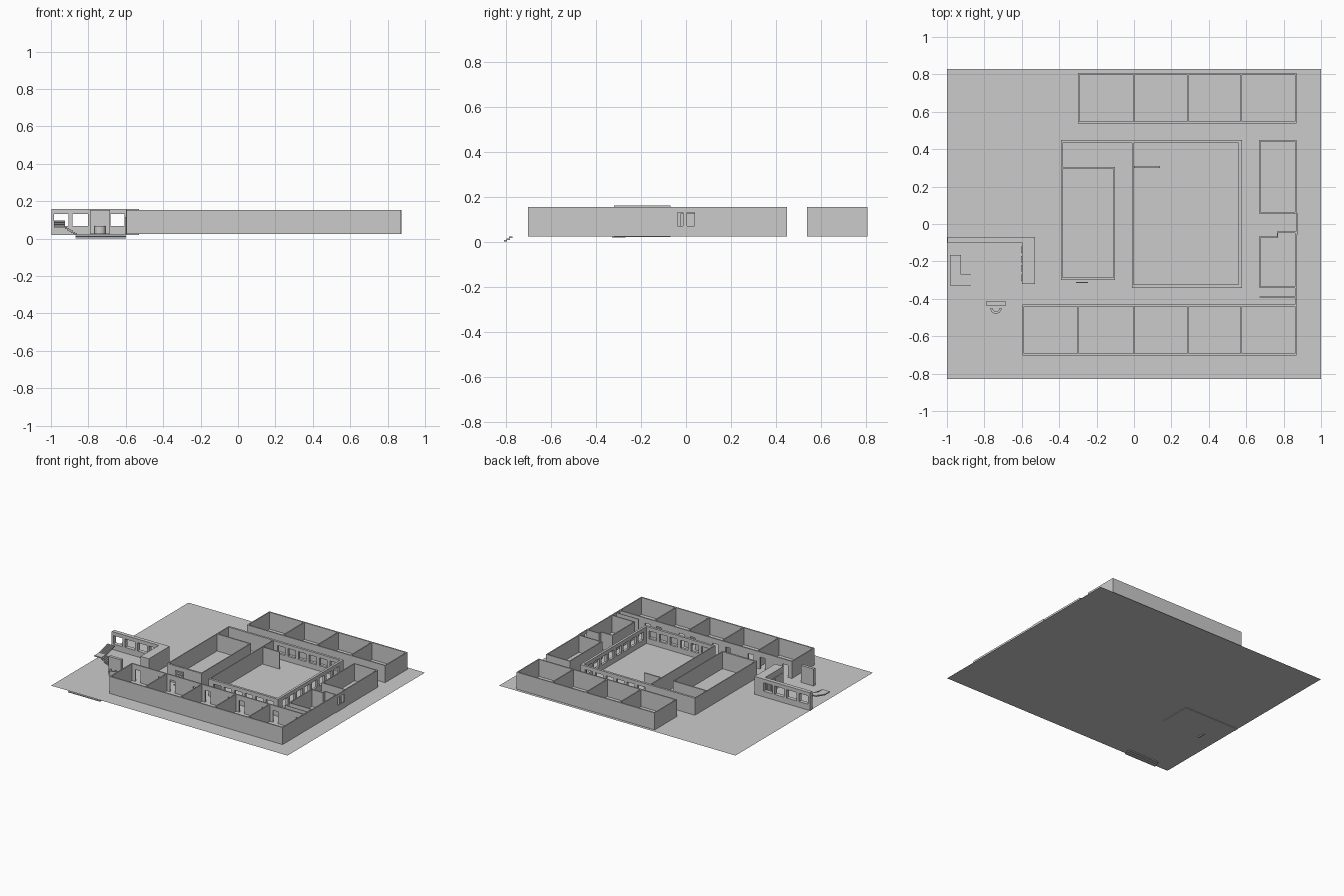
import bpy, bmesh, math
from mathutils import Matrix, Vector

if "Cube" in bpy.data.objects:
    bpy.data.objects.remove(bpy.data.objects["Cube"])

FLOOR, TOP = 0.024, 0.154
LEVELS = [FLOOR, TOP]


def finish(bm, name):
    mesh = bpy.data.meshes.new(name)
    bm.normal_update()
    bm.to_mesh(mesh)
    bm.free()
    ob = bpy.data.objects.new(name, mesh)
    bpy.context.collection.objects.link(ob)
    return ob


def add_box(bm, x0, x1, y0, y1, z0, z1):
    size = Vector((x1 - x0, y1 - y0, z1 - z0))
    mid = Vector((x0 + x1, y0 + y1, z0 + z1)) / 2
    bmesh.ops.create_cube(bm, size=1, matrix=Matrix.Translation(mid) @ Matrix.Diagonal((*size, 1)))


def box(name, *lim):
    bm = bmesh.new()
    add_box(bm, *lim)
    return finish(bm, name)


def wall(bm, axis, c, a, b, t=0.01, holes=(), z0=FLOOR, z1=TOP):
    """Straight wall along an axis; holes are (start, end, sill, head)."""
    def seg(p, q, lo, hi):
        if q - p < 1e-5 or hi - lo < 1e-5:
            return
        if axis == 'x':
            add_box(bm, p, q, c - t / 2, c + t / 2, lo, hi)
        else:
            add_box(bm, c - t / 2, c + t / 2, p, q, lo, hi)
    pos = a
    for s, e, sill, head in holes:
        seg(pos, s, z0, z1)
        seg(s, e, z0, sill)
        seg(s, e, head, z1)
        pos = e
    seg(pos, b, z0, z1)


def windows(a, b, n, fill=0.72, sill=0.065, head=0.125):
    step = (b - a) / n
    gap = step * (1 - fill) / 2
    return [(a + i * step + gap, a + (i + 1) * step - gap, sill, head) for i in range(n)]


# Ground sheet
bm = bmesh.new()
bmesh.ops.create_grid(bm, x_segments=1, y_segments=1, size=1,
                      matrix=Matrix.Translation((0, 0, FLOOR)) @ Matrix.Diagonal((1, 0.83, 1, 1)))
finish(bm, "ground_floor")

# Entry steps below the floor edge
bm = bmesh.new()
for i in range(3):
    add_box(bm, -0.87, -0.6, -0.81 + 0.012 * i, -0.795 + 0.012 * i, 0.008 * i, 0.008 * i + 0.007)
finish(bm, "entry_steps")

# North row of four rooms
bm = bmesh.new()
for y in (0.542, 0.802):
    wall(bm, 'x', y, -0.30, 0.869)
for x in (-0.296, 0, 0.287, 0.573, 0.865):
    wall(bm, 'y', x, 0.547, 0.797, 0.008)
finish(bm, "north_rooms")

# South row of five rooms, doors to the corridor
bm = bmesh.new()
xs = (-0.591, -0.298, 0, 0.287, 0.573, 0.865)
doors = []
for x in xs[:-1]:
    doors += [(x + 0.03, x + 0.075, FLOOR, 0.115), (x + 0.225, x + 0.265, FLOOR, 0.115)]
wall(bm, 'x', -0.697, -0.596, 0.869)
wall(bm, 'x', -0.435, -0.596, 0.869, holes=doors)
for x in xs:
    wall(bm, 'y', x, -0.692, -0.44, 0.008)
finish(bm, "south_rooms")

# East rooms either side of the entrance
bm = bmesh.new()
wall(bm, 'y', 0.865, 0.06, 0.45, 0.008)
wall(bm, 'y', 0.672, 0.06, 0.45, 0.008)
wall(bm, 'x', 0.446, 0.676, 0.861, 0.008)
wall(bm, 'x', 0.06, 0.668, 0.869, 0.008)
wall(bm, 'y', 0.865, -0.43, -0.045, 0.008)
wall(bm, 'y', 0.672, -0.34, -0.07, 0.008)
wall(bm, 'x', -0.338, 0.676, 0.861, 0.008)
wall(bm, 'x', -0.07, 0.668, 0.769, 0.008)
wall(bm, 'y', 0.767, -0.066, -0.045, 0.006)
wall(bm, 'x', -0.045, 0.765, 0.869, 0.008)
wall(bm, 'x', -0.39, 0.672, 0.861, 0.004)
finish(bm, "east_rooms")

# East entrance with glazed double doors
bm = bmesh.new()
wall(bm, 'y', 0.869, -0.06, 0.06, 0.008,
     [(-0.037, -0.014, 0.07, 0.13), (0.004, 0.037, 0.07, 0.13)])
finish(bm, "east_entrance")

# Central hall ring with windows
bm = bmesh.new()
wall(bm, 'x', 0.441, -0.01, 0.578, 0.018, windows(0.02, 0.55, 6))
wall(bm, 'x', -0.332, -0.01, 0.578, 0.018, windows(0.02, 0.55, 6))
wall(bm, 'y', 0.569, -0.323, 0.432, 0.018, windows(-0.30, 0.41, 8))
wall(bm, 'y', -0.007, -0.323, 0.432, 0.007)
wall(bm, 'x', 0.305, 0, 0.14, 0.01)
finish(bm, "central_hall")

# Inner block west of the hall
bm = bmesh.new()
wall(bm, 'x', 0.442, -0.39, -0.01, 0.016)
wall(bm, 'y', -0.387, -0.285, 0.434, 0.007)
wall(bm, 'y', -0.105, -0.285, 0.295, 0.007)
wall(bm, 'x', 0.30, -0.3835, -0.1015, 0.01)
wall(bm, 'x', -0.292, -0.39, -0.1015, 0.014)
finish(bm, "inner_block")

# Display rack in front of the inner block
bm = bmesh.new()
for i in range(4):
    add_box(bm, -0.31, -0.245, -0.316, -0.31, 0.04 + i * 0.025, 0.052 + i * 0.025)
for x in (-0.31, -0.249):
    add_box(bm, x, x + 0.004, -0.315, -0.311, FLOOR, 0.13)
add_box(bm, -0.31, -0.18, -0.337, -0.333, FLOOR, 0.03)
finish(bm, "display_rack")

# West lobby: window wall and solid service box
bm = bmesh.new()
wall(bm, 'x', -0.085, -0.998, -0.60, 0.03,
     [(-0.985, -0.907, 0.068, 0.132), (-0.886, -0.803, 0.068, 0.132),
      (-0.78, -0.70, 0.068, 0.132), (-0.682, -0.607, 0.068, 0.132)], 0.02, 0.16)
finish(bm, "lobby_window_wall")
box("service_box", -0.60, -0.53, -0.32, -0.07, 0.02, 0.16)
bm = bmesh.new()
for y in (-0.305, -0.255, -0.205, -0.155):
    add_box(bm, -0.604, -0.60, y, y + 0.035, FLOOR, 0.115)
finish(bm, "service_doors")

# Reception screen and half-round desk
box("reception_screen", -0.79, -0.685, -0.436, -0.414, FLOOR, TOP)
bm = bmesh.new()
ring = []
for r, order in ((0.030, 1), (0.018, -1)):
    for i in range(13)[::order]:
        a = math.pi * (1 + i / 12)
        ring.append(bm.verts.new((-0.738 + r * math.cos(a), -0.45 + r * math.sin(a), FLOOR)))
face = bm.faces.new(ring)
ext = bmesh.ops.extrude_face_region(bm, geom=[face])
bmesh.ops.translate(bm, vec=(0, 0, 0.045),
                    verts=[v for v in ext['geom'] if isinstance(v, bmesh.types.BMVert)])
bmesh.ops.recalc_face_normals(bm, faces=bm.faces)
finish(bm, "reception_desk")

# L-shaped staircase: lower flight, landing, upper flight
bm = bmesh.new()
for i in range(6):
    x = -0.86 - i * 0.011
    z = FLOOR + 0.0065 * (i + 1)
    add_box(bm, x - 0.011, x, -0.33, -0.27, z - 0.012, z)
add_box(bm, -0.985, -0.925, -0.33, -0.27, 0.06, 0.068)
for i in range(8):
    y = -0.27 + i * 0.013
    z = 0.068 + 0.0035 * (i + 1)
    add_box(bm, -0.985, -0.925, y, y + 0.013, z - 0.008, z)
finish(bm, "staircase")
